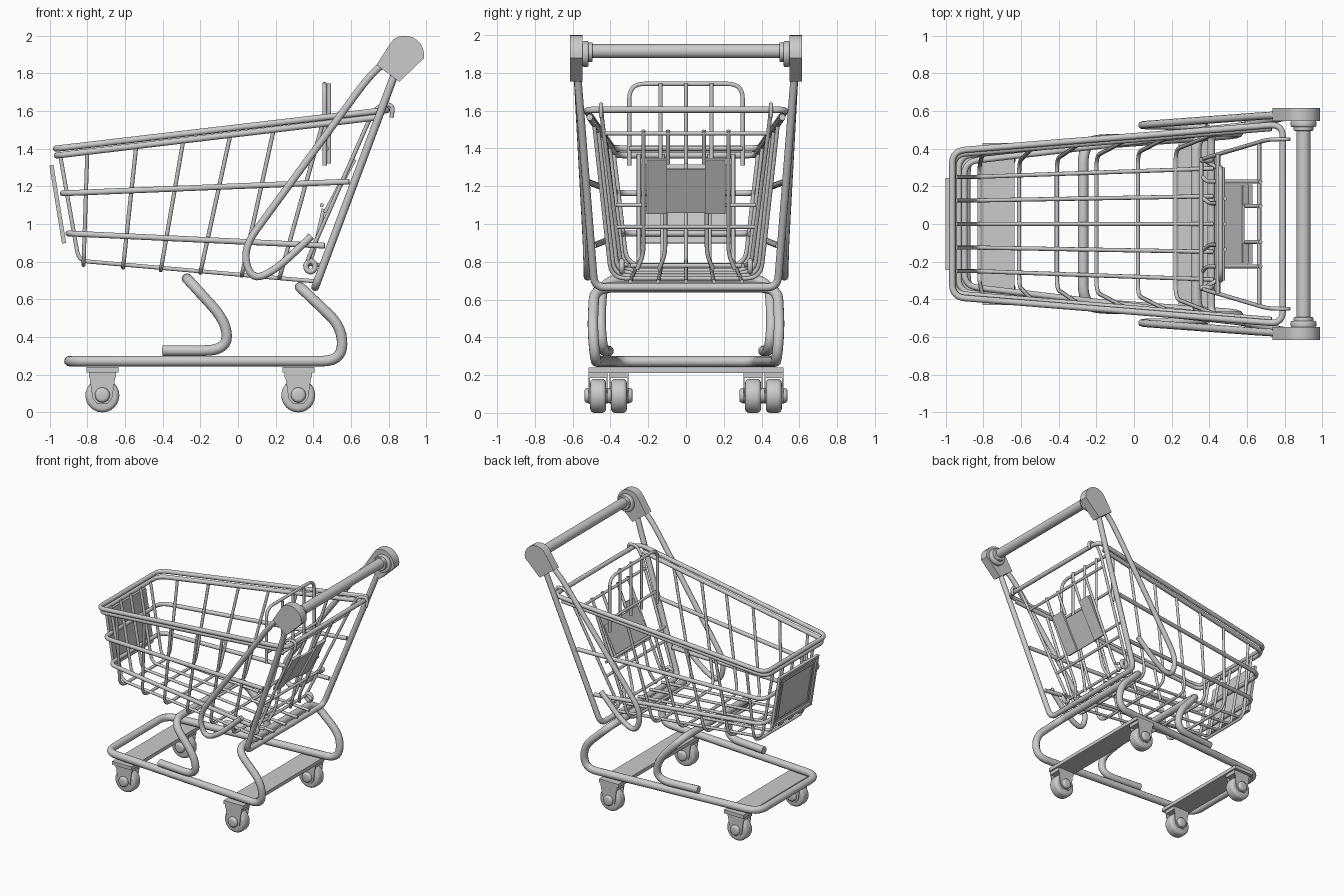
import bpy, bmesh, math
from mathutils import Vector, Matrix

if "Cube" in bpy.data.objects:
    bpy.data.objects.remove(bpy.data.objects["Cube"])


def rounded(pts, d, cyclic):
    """Round every corner of a path, cutting back by d."""
    P = [Vector(p) for p in pts]
    n, out = len(P), []
    for i, p in enumerate(P):
        if not cyclic and i in (0, n - 1):
            out.append(p)
            continue
        a, b = P[i - 1] - p, P[(i + 1) % n] - p
        s = p + a.normalized() * min(d, a.length * 0.49)
        e = p + b.normalized() * min(d, b.length * 0.49)
        for k in range(8):
            t = k / 7
            out.append(s * (1 - t) ** 2 + p * 2 * t * (1 - t) + e * t * t)
    return out


def tubes(name, paths, r, d=0.08, cyclic=False, sides=3):
    cu = bpy.data.curves.new(name, 'CURVE')
    cu.dimensions = '3D'
    cu.bevel_depth, cu.bevel_resolution, cu.use_fill_caps = r, sides, True
    for path in paths:
        pts = rounded(path, d, cyclic)
        sp = cu.splines.new('POLY')
        sp.points.add(len(pts) - 1)
        for q, p in zip(sp.points, pts):
            q.co = (*p, 1)
        sp.use_cyclic_u = cyclic
    ob = bpy.data.objects.new(name, cu)
    bpy.context.collection.objects.link(ob)
    return ob


def flip(path):
    return [(x, -y, z) for x, y, z in path]


def u_path(half):
    """Half path plus its mirror image, joined across y = 0."""
    return half + flip(half)[::-1]


def both(path):
    return [path, flip(path)]


def prism(name, outline, y0, y1):
    """Extrude an x,z outline along y."""
    bm = bmesh.new()
    f = bm.faces.new([bm.verts.new((x, y0, z)) for x, z in outline])
    new = bmesh.ops.extrude_face_region(bm, geom=[f])['geom']
    bmesh.ops.translate(bm, vec=(0, y1 - y0, 0),
                        verts=[v for v in new if isinstance(v, bmesh.types.BMVert)])
    bmesh.ops.recalc_face_normals(bm, faces=bm.faces)
    me = bpy.data.meshes.new(name)
    bm.to_mesh(me)
    bm.free()
    ob = bpy.data.objects.new(name, me)
    bpy.context.collection.objects.link(ob)
    return ob


def box(name, x0, x1, y0, y1, z0, z1):
    return prism(name, [(x0, z0), (x1, z0), (x1, z1), (x0, z1)], y0, y1)


def rod(name, x, z, y0, y1, r, bevel=0):
    """Cylinder lying along y."""
    bpy.ops.mesh.primitive_cylinder_add(vertices=32, radius=r, depth=abs(y1 - y0),
                                        location=(x, (y0 + y1) / 2, z),
                                        rotation=(math.pi / 2, 0, 0))
    ob = bpy.context.object
    ob.name = name
    if bevel:
        m = ob.modifiers.new('round', 'BEVEL')
        m.width, m.segments = bevel, 4
    return ob


# Lower frame and the middle support arch
tubes('base_frame', [u_path([(-0.895, 0.375, 0.272), (0.55, 0.48, 0.272),
                             (0.555, 0.495, 0.45), (0.33, 0.485, 0.665)])],
      0.028, 0.1, True, 4)
tubes('support_arch', [u_path([(-0.4, 0.41, 0.328), (-0.06, 0.44, 0.328),
                               (-0.06, 0.455, 0.48), (-0.27, 0.44, 0.71)])], 0.028, 0.12, sides=4)

# Caster mounting plates and casters
for end, cx, cy, hw in (('front', -0.72, 0.355, 0.43), ('rear', 0.32, 0.465, 0.515)):
    box(end + '_caster_plate', cx - 0.085, cx + 0.085, -hw, hw, 0.212, 0.24)
    for s in (-1, 1):
        y = s * cy
        rod(end + '_wheel', cx, 0.09, y - 0.042, y + 0.042, 0.09, 0.022)
        rod(end + '_axle', cx, 0.092, y - 0.073, y + 0.073, 0.04, 0.018)
        box(end + '_fork_top', cx - 0.072, cx + 0.072, y - 0.05, y + 0.05, 0.185, 0.212)
        for t in (-1, 1):
            prism(end + '_fork_side',
                  [(cx - 0.07, 0.2), (cx + 0.07, 0.2), (cx + 0.052, 0.075),
                   (cx + 0.03, 0.048), (cx - 0.03, 0.048), (cx - 0.052, 0.075)],
                  y + t * 0.044, y + t * 0.05)


# Basket rims
def rim_y(x):
    return 0.385 + 0.145 * (x + 0.97) / 1.76


def rim_z(x):
    return 1.40 + 0.21 * (x + 0.97) / 1.76


tubes('upper_rim', [u_path([(-0.965, 0.388, 1.40), (0.79, 0.53, 1.605)])], 0.017, 0.07, True)
tubes('lower_rim', [u_path([(0.73, 0.51, 1.565), (-0.96, 0.37, 1.364)])], 0.017, 0.07)

# Horizontal basket hoops
tubes('basket_hoops', [u_path([(0.59, 0.525, 1.225), (-0.93, 0.36, 1.163)]),
                       u_path([(0.46, 0.49, 0.885), (-0.9, 0.33, 0.95)])], 0.016, 0.07)

# Wires running down the sides and under the floor
ribs = []
for xb, xt in ((-0.82, -0.8), (-0.61, -0.54), (-0.41, -0.29), (-0.2, -0.04),
               (0.02, 0.19), (0.22, 0.45)):
    t = (xb + 0.85) / 1.25
    ribs.append(u_path([(xt, rim_y(xt) - 0.015, rim_z(xt) - 0.035),
                        (xb, 0.31 + 0.10 * t, 0.785 - 0.085 * t)]))
tubes('basket_ribs', ribs, 0.011, 0.08)

# Wires running along the floor and up the nose
tubes('floor_wires', [[(-0.945, y, 1.37), (-0.845, y, 0.805), (0.42, y * 1.18, 0.695)]
                      for y in (-0.25, -0.125, 0, 0.125, 0.25)], 0.011, 0.05)

# Nose panel with stepped recess
bm = bmesh.new()
bmesh.ops.create_cube(bm, size=1)
bmesh.ops.scale(bm, vec=(0.022, 0.49, 0.42), verts=bm.verts)
face = min(bm.faces, key=lambda f: f.calc_center_median().x)
for thick, depth in ((0.03, 0), (0.006, -0.010), (0.03, 0), (0.006, 0.006),
                     (0.012, 0), (0.006, -0.006)):
    bmesh.ops.inset_region(bm, faces=[face], thickness=thick, depth=depth)
me = bpy.data.meshes.new('nose_panel')
bm.to_mesh(me)
bm.free()
ob = bpy.data.objects.new('nose_panel', me)
bpy.context.collection.objects.link(ob)
ob.matrix_world = Matrix.Translation((-0.957, 0, 1.105)) @ Matrix.Rotation(-0.16, 4, 'Y')

# Rear legs joined under the basket, and side loops
tubes('rear_legs', [u_path([(0.845, 0.578, 1.83), (0.41, 0.485, 0.665)])], 0.021, 0.06)
tubes('side_loops', both([(0.8, 0.58, 1.875), (0.70, 0.575, 1.79), (0.025, 0.525, 0.87),
                          (0.07, 0.522, 0.70), (0.2, 0.52, 0.755), (0.39, 0.51, 0.935)]),
      0.02, 0.12)

# Handle bar, collars and end brackets
rod('handle_bar', 0.9, 1.915, -0.55, 0.55, 0.037)
bracket = [(0.735, 1.845), (0.80, 1.945)]
bracket += [(0.885 + 0.103 * math.cos(a), 1.897 + 0.103 * math.sin(a))
            for a in (math.radians(d) for d in range(125, -11, -15))] + [(0.856, 1.755)]
for s in (-1, 1):
    prism('handle_bracket', bracket, s * 0.548, s * 0.615)
    rod('handle_collar', 0.9, 1.9, s * 0.515, s * 0.55, 0.068, 0.01)
    rod('handle_sleeve', 0.9, 1.91, s * 0.495, s * 0.52, 0.052, 0.005)


# Rear gate, leaning back
def gate(y, z):
    return (0.447 + 0.44 * (z - 0.985), y, z)


tubes('gate_sides', both([(0.44, 0.30, 0.78), gate(0.345, 0.79), (0.70, 0.445, 1.56),
                          (0.745, 0.45, 1.63), (0.825, 0.45, 1.635), (0.815, 0.45, 1.565)]),
      0.011, 0.04)
tubes('gate_crossbars', [u_path([gate(w, z)]) for w, z in
                         ((0.43, 1.48), (0.365, 0.985), (0.33, 0.78))]
      + [u_path([(0.445, 0.37, 1.1)])], 0.011)
tubes('gate_uprights', [[gate(y, 1.495), gate(y, 0.84), (0.36, y * 1.15, 0.76)]
                        for y in (-0.225, 0.225)]
      + [[gate(y, 1.495), gate(y, 1.32)] for y in (-0.095, 0.095)]
      + [[(0.455, y, 1.08), (0.40, y, 0.84), (0.36, y * 1.3, 0.76)]
         for y in (-0.11, 0.11)], 0.011, 0.05)
tubes('gate_hinges', [[(0.385 + 0.026 * math.cos(k * 0.785), s * 0.34,
                        0.775 + 0.03 * math.sin(k * 0.785)) for k in range(8)]
                      for s in (-1, 1)], 0.015, 0.01, True)

# Child seat back hoop with bars
tubes('seat_back_hoop', [u_path([(0.46, 0.30, 1.31), (0.46, 0.30, 1.742)])], 0.012, 0.08)
tubes('seat_back_bars', [[(0.484, y, 1.32), (0.484, y, 1.745)] for y in (-0.135, 0, 0.135)]
      + [u_path([(0.472, 0.30, 1.4)])], 0.011)

# Seat plate with two raised flaps either side of a notch
dx, dz = 0.155 / 0.33, 0.29 / 0.33


def seat_outline(length, lift, thick):
    x, z = 0.452 + lift, 1.065 - lift * 0.5
    return [(x, z), (x + dx * length, z + dz * length),
            (x + dx * length + thick, z + dz * length - thick * 0.5), (x + thick, z - thick * 0.5)]


prism('seat_plate', seat_outline(0.26, 0, 0.012), -0.21, 0.21)
for s in (-1, 1):
    prism('seat_flap', seat_outline(0.325, 0.004, 0.02), s * 0.1, s * 0.21)

# Turn tubes into meshes and smooth everything by angle
bpy.ops.object.select_all(action='SELECT')
bpy.context.view_layer.objects.active = bpy.data.objects['base_frame']
bpy.ops.object.convert(target='MESH')
bpy.ops.object.shade_smooth_by_angle(angle=math.radians(40))
